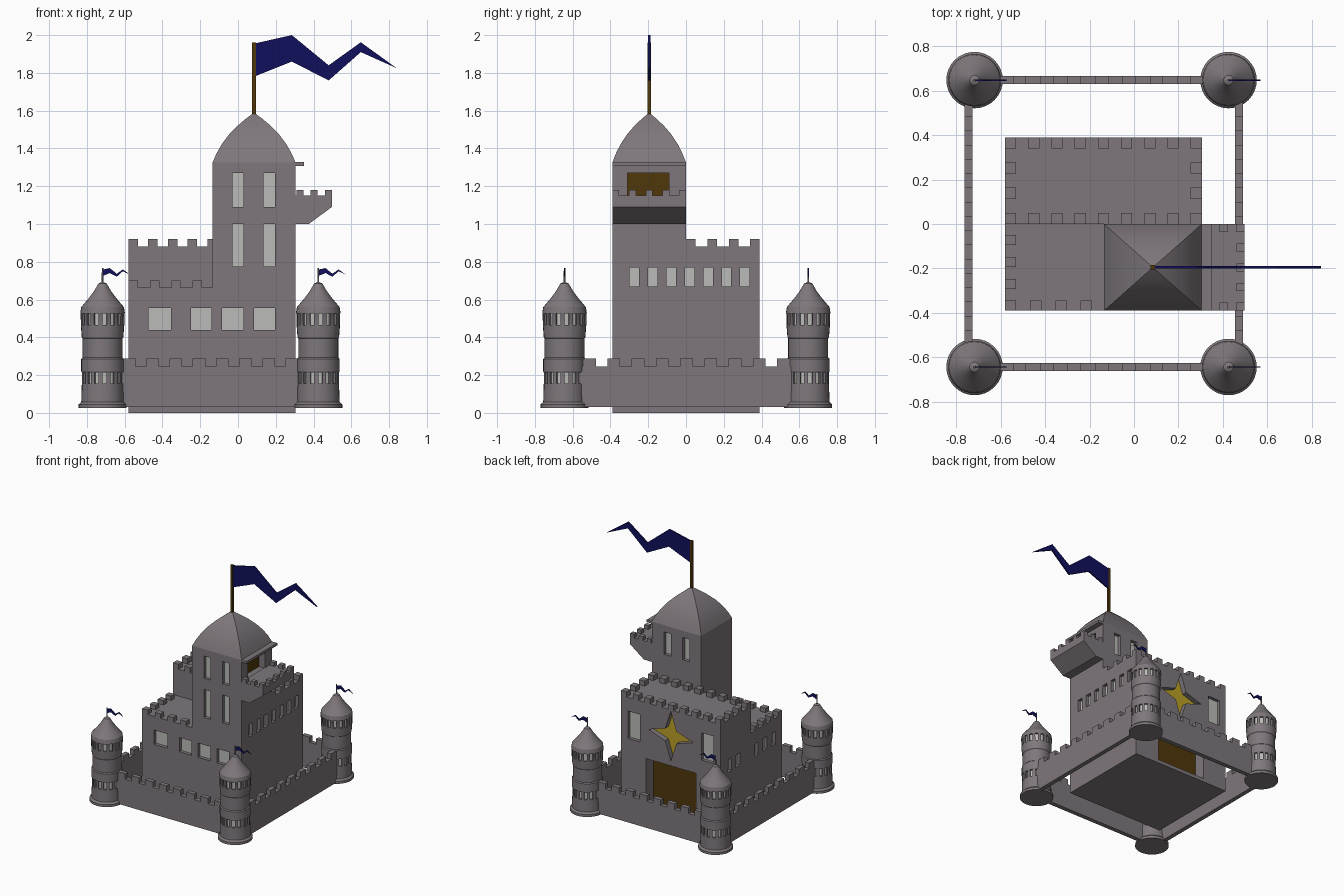
import bpy, bmesh, math
from mathutils import Vector, Matrix

if "Cube" in bpy.data.objects:
    bpy.data.objects.remove(bpy.data.objects["Cube"])


def material(name, rgb):
    m = bpy.data.materials.new(name)
    m.diffuse_color = (*rgb, 1)
    m.use_nodes = True
    m.node_tree.nodes["Principled BSDF"].inputs["Base Color"].default_value = m.diffuse_color
    return m


STONE = material("stone", (0.21, 0.185, 0.2))
PANE = material("pane", (0.5, 0.5, 0.48))
WOOD = material("wood", (0.08, 0.04, 0.003))
BLUE = material("flag_blue", (0.005, 0.005, 0.11))
GOLD = material("gold", (0.5, 0.35, 0.02))


def finish(name, bm, *mats):
    bmesh.ops.recalc_face_normals(bm, faces=bm.faces)
    me = bpy.data.meshes.new(name)
    bm.to_mesh(me)
    bm.free()
    for m in mats:
        me.materials.append(m)
    ob = bpy.data.objects.new(name, me)
    bpy.context.collection.objects.link(ob)
    return ob


def add_box(bm, b):
    x0, x1, y0, y1, z0, z1 = b
    mat = (Matrix.Translation(((x0 + x1) / 2, (y0 + y1) / 2, (z0 + z1) / 2))
           @ Matrix.Diagonal((x1 - x0, y1 - y0, z1 - z0, 1)))
    bmesh.ops.create_cube(bm, size=1, matrix=mat)


def boxes(name, items, mat=STONE):
    bm = bmesh.new()
    for b in items:
        add_box(bm, b)
    return finish(name, bm, mat)


def add_prism(bm, pts, y0, y1):
    """Extrude an x-z outline along y."""
    f = bm.faces.new([bm.verts.new((x, y0, z)) for x, z in pts])
    r = bmesh.ops.extrude_face_region(bm, geom=[f])
    vs = [v for v in r["geom"] if isinstance(v, bmesh.types.BMVert)]
    bmesh.ops.translate(bm, verts=vs, vec=(0, y1 - y0, 0))


def prism(name, pts, y0, y1, mat=STONE):
    bm = bmesh.new()
    add_prism(bm, pts, y0, y1)
    return finish(name, bm, mat)


def row(a, b, n, w):
    """n spans of width w spread evenly between a and b."""
    return [(a + i * (b - a - w) / (n - 1), a + i * (b - a - w) / (n - 1) + w) for i in range(n)]


X0, X1, TX, Y0, Y1 = -0.58, 0.305, -0.135, -0.39, 0.39

# keep: back block, front terrace and tower fused together
keep = boxes("keep", [(X0, X1, 0, Y1, 0, 0.88)])
terrace = boxes("terrace", [(X0, X1, Y0, 0.1, 0, 0.665)])
tower = boxes("tower", [(TX, X1, Y0, 0, 0.3, 1.325)])

# window openings: (wall, span, z range)
D = 0.03
tower_x = [(-0.03, 0.03), (0.135, 0.195)]
openings = [("front", s, z) for s in tower_x for z in ((0.775, 1.0), (1.09, 1.27))]
openings += [("inner", s, (1.09, 1.27)) for s in tower_x]
openings += [("front", s, (0.44, 0.555)) for s in
             ((-0.475, -0.355), (-0.25, -0.14), (-0.085, 0.03), (0.085, 0.195))]
openings += [("right", s, (0.67, 0.77)) for s in row(-0.298, 0.337, 7, 0.05)]
openings += [("left", s, (0.46, 0.56)) for s in
             ((-0.31, -0.26), (-0.2, -0.15), (-0.09, -0.04), (0.14, 0.19), (0.25, 0.3))]
openings += [("back", s, (0.55, 0.77)) for s in ((-0.52, -0.41), (0.135, 0.245))]


def at_wall(wall, s, z, a, b):
    """Box on a wall between depths a and b (positive = into the wall)."""
    if wall == "front":
        return (*s, Y0 + a, Y0 + b, *z)
    if wall in ("back", "inner"):
        y = Y1 if wall == "back" else 0
        return (*s, y - b, y - a, *z)
    if wall == "right":
        return (X1 - b, X1 - a, *s, *z)
    return (X0 + a, X0 + b, *s, *z)


star = []
for i in range(8):
    r, a = (0.2, 0.07)[i % 2], i * math.pi / 4
    star.append((-0.1375 + r * math.cos(a), 0.67 + r * math.sin(a)))

gate = ("back", (-0.36, 0.085), (0.03, 0.43))
balcony_door = ("right", (-0.31, -0.09), (1.145, 1.27))
cut = bmesh.new()
for o in openings:
    add_box(cut, at_wall(*o, -0.05, D))
add_box(cut, at_wall(*gate, -0.05, 0.1))
add_box(cut, at_wall(*balcony_door, -0.05, 0.06))
add_prism(cut, star, Y1 - 0.045, Y1 + 0.05)
cutter = finish("cutter", cut, STONE)
for tool, op in ((terrace, "UNION"), (tower, "UNION"), (cutter, "DIFFERENCE")):
    m = keep.modifiers.new(op, "BOOLEAN")
    m.object, m.operation, m.solver = tool, op, "EXACT"
bpy.context.view_layer.update()
dg = bpy.context.evaluated_depsgraph_get()
solid = bpy.data.meshes.new_from_object(keep.evaluated_get(dg))
keep.modifiers.clear()
keep.data = solid
for tool in (terrace, tower, cutter):
    bpy.data.objects.remove(tool)

# panes, doors and star at the bottom of the recesses
boxes("window_panes", [at_wall(*o, D - 0.003, D + 0.005) for o in openings], PANE)
boxes("doors", [at_wall(*gate, 0.095, 0.105), at_wall(*balcony_door, 0.055, 0.065)], WOOD)
prism("star_emblem", star, Y1 - 0.05, Y1 - 0.041, GOLD)

# battlements of the back block and the terrace
M = 0.05
main = [(*s, y, y + M, 0.878, 0.92) for s in row(X0, X1, 9, M) for y in (0, Y1 - M)]
main += [(x, x + M, *s, 0.878, 0.92) for s in row(0, Y1, 4, M)[1:-1] for x in (X0, X1 - M)]
boxes("main_battlements", main)
low = [(*s, Y0, Y0 + 0.045, 0.66, 0.7) for s in row(X0, -0.19, 4, 0.05)]
low += [(X0, X0 + M, *s, 0.66, 0.7) for s in row(Y0, -0.05, 4, 0.045)[1:]]
boxes("terrace_battlements", low)

# balcony with battlements, and the ledge above its door
prism("balcony", [(0.3, 1.0), (0.375, 1.0), (0.497, 1.09), (0.497, 1.15), (0.3, 1.15)], Y0, 0)
B = 0.036
bal = [(0.497 - B, 0.497, *s, 1.145, 1.18) for s in row(Y0, 0, 5, B)]
bal += [(x, x + B, y, y + B, 1.145, 1.18) for x in (0.31, 0.385) for y in (Y0, -B)]
boxes("balcony_battlements", bal)
boxes("door_ledge", [(0.3, 0.35, Y0, 0, 1.308, 1.327)])

# curved four-sided roof
cx, cy = 0.085, -0.195
bm = bmesh.new()
rings = []
for k, z in ((1, 1.325), (0.9, 1.375), (0.77, 1.425), (0.6, 1.475), (0.4, 1.52), (0.2, 1.557), (0.03, 1.585)):
    rings.append([bm.verts.new((cx + 0.22 * k * sx, cy + 0.195 * k * sy, z))
                  for sx, sy in ((-1, -1), (1, -1), (1, 1), (-1, 1))])
for a, b in zip(rings, rings[1:]):
    for i in range(4):
        bm.faces.new((a[i], a[(i + 1) % 4], b[(i + 1) % 4], b[i]))
bm.faces.new(rings[0])
bm.faces.new(rings[-1])
smooth = [finish("tower_roof", bm, STONE)]

# big flag on its pole
boxes("flag_pole", [(cx - 0.01, cx + 0.01, cy - 0.01, cy + 0.01, 1.57, 1.96)], WOOD)
FLAG = [(0, 0.955), (0.2, 1.0), (0.395, 0.84), (0.565, 0.962), (0.755, 0.825),
        (0.565, 0.91), (0.395, 0.76), (0.2, 0.86), (0, 0.78)]
prism("big_flag", [(cx + x, z + 1) for x, z in FLAG], cy - 0.006, cy + 0.006, BLUE)

# curtain walls with battlements
TXS, TYS = (-0.717, 0.425), (-0.643, 0.647)
T = 0.018
walls = []
for y in TYS:
    walls.append((*TXS, y - T, y + T, 0.03, 0.245))
    walls += [(*s, y - T, y + T, 0.24, 0.288) for s in row(-0.61, 0.32, 8, 0.068)]
for x in (-0.744, 0.472):
    walls.append((x - T, x + T, *TYS, 0.03, 0.245))
    walls += [(x - T, x + T, *s, 0.24, 0.288) for s in row(-0.545, 0.55, 9, 0.068)]
boxes("curtain_walls", walls)

# round corner towers: turned profile with rings of recessed windows
PROFILE = [(0.127, 0.025), (0.127, 0.045), (0.113, 0.058), (0.11, 0.155), (0.11, 0.215),
           (0.113, 0.22), (0.113, 0.285), (0.106, 0.292), (0.106, 0.395), (0.11, 0.4),
           (0.115, 0.465), (0.116, 0.525), (0.118, 0.53), (0.113, 0.56), (0.075, 0.605),
           (0.045, 0.645), (0.022, 0.685), (0.005, 0.692), (0.004, 0.768)]
N = 32
for x in TXS:
    for y in TYS:
        bm = bmesh.new()
        rings = [[bm.verts.new((x + r * math.cos(math.tau * i / N), y + r * math.sin(math.tau * i / N), z))
                  for i in range(N)] for r, z in PROFILE]
        holes = []
        for k in range(len(rings) - 1):
            for i in range(N):
                j = (i + 1) % N
                f = bm.faces.new((rings[k][i], rings[k][j], rings[k + 1][j], rings[k + 1][i]))
                if k in (3, 10) and i % 2 == 0:
                    holes.append(f)
        bm.faces.new(rings[0])
        bm.faces.new(rings[-1])
        for f in bmesh.ops.extrude_discrete_faces(bm, faces=holes)["faces"]:
            f.material_index = 1
            c = f.calc_center_median()
            d = Vector((x - c.x, y - c.y, 0)).normalized() * 0.014
            bmesh.ops.translate(bm, verts=f.verts, vec=d)
        smooth.append(finish("corner_tower", bm, STONE, PANE))
        prism("small_flag", [(x + px * 0.19, 0.725 + (pz - 0.78) * 0.19) for px, pz in FLAG],
              y - 0.003, y + 0.003, BLUE)

# smooth only the curved parts
bpy.ops.object.select_all(action="DESELECT")
for ob in smooth:
    ob.select_set(True)
bpy.context.view_layer.objects.active = smooth[0]
bpy.ops.object.shade_smooth_by_angle(angle=math.radians(30))
